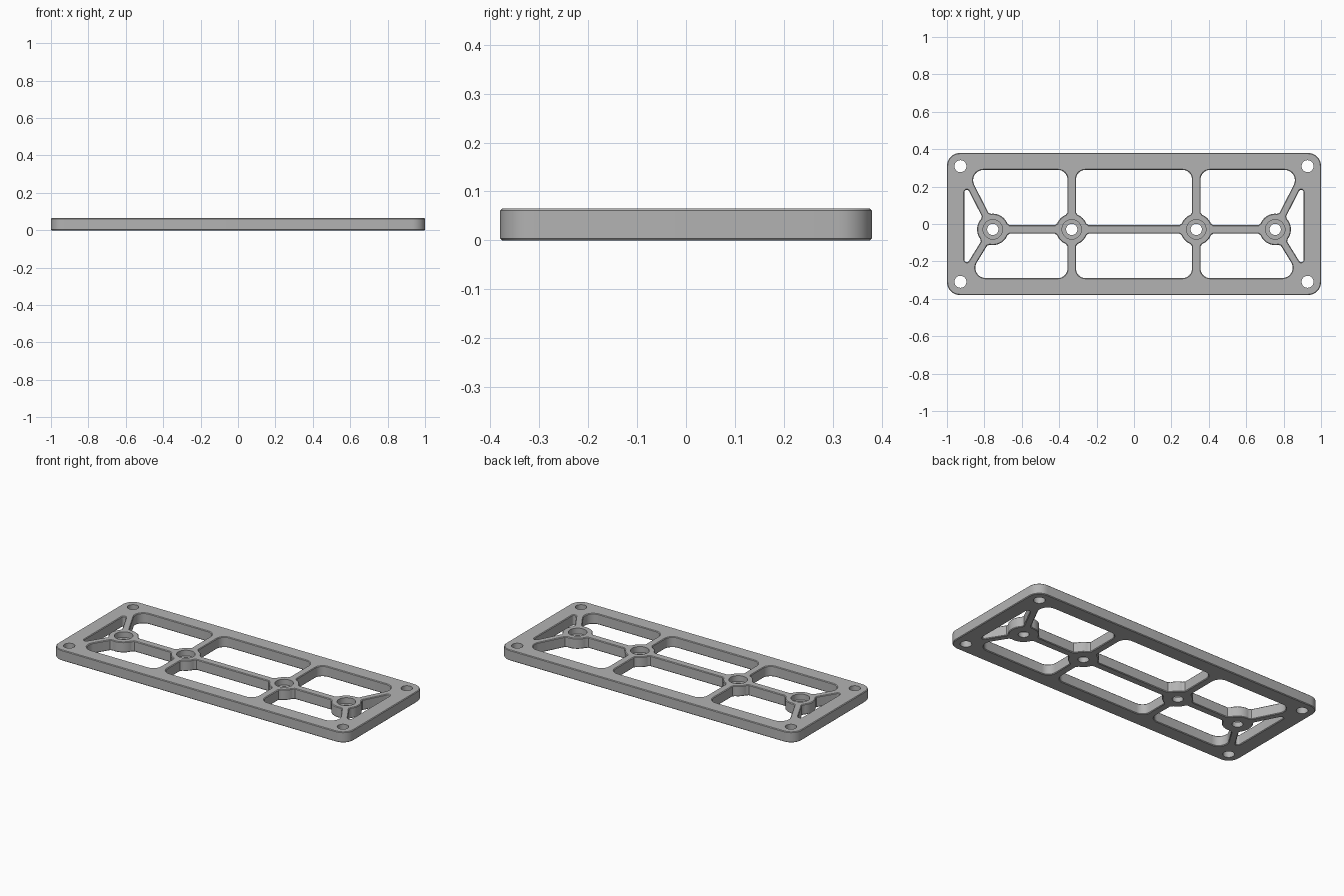
import bpy, bmesh
from math import sin, cos, asin, atan2, pi, radians, tan
from mathutils import Vector

cube = bpy.data.objects.get("Cube")
if cube:
    bpy.data.objects.remove(cube, do_unlink=True)

HEIGHT, CHAMFER = 0.065, 0.004
HALF_X, HALF_Y = 1.0, 0.38
RAIL_Y = 0.289            # inner edge of the long rails
SLOT_X = 0.907            # inner edge of the end rails
BOSS_R, BOSS_Y = 0.084, -0.029
INNER_X, OUTER_X = 0.333, 0.755
BOLT_X, BOLT_Y = 0.928, 0.309
RIB, BRACE = 0.023, 0.02  # half widths


def polar(c, r, a):
    return Vector((c[0] + r * cos(a), c[1] + r * sin(a)))


def circle(c, r, n=40):
    return [polar(c, r, 2 * pi * i / n) for i in range(n)]


def boss_arc(c, start, end, h0, h1):
    """Boss edge between two ribs at the given angles, easing into each rib."""
    s = 1 if end > start else -1
    ease, run = radians(7), BOSS_R + 0.008
    a, b = start + s * (asin(h0 / BOSS_R) + ease), end - s * (asin(h1 / BOSS_R) + ease)
    pts = [polar(c, run, start + s * asin(h0 / run))]
    pts += [polar(c, BOSS_R, a + (b - a) * i / 14) for i in range(15)]
    pts.append(polar(c, run, end - s * asin(h1 / run)))
    return [(p, 0) for p in pts]


def rounded(corners, n=8):
    """Outline with a fillet at every corner that has a radius."""
    out = []
    for i, (p, r) in enumerate(corners):
        p = Vector(p)
        if not r:
            out.append(p)
            continue
        u = (Vector(corners[i - 1][0]) - p).normalized()
        v = (Vector(corners[(i + 1) % len(corners)][0]) - p).normalized()
        half = u.angle(v) / 2
        c = p + (u + v).normalized() * (r / sin(half))
        t0, t1 = p + u * (r / tan(half)) - c, p + v * (r / tan(half)) - c
        a0 = atan2(t0.y, t0.x)
        turn = (atan2(t1.y, t1.x) - a0 + pi) % (2 * pi) - pi
        out += [polar(c, r, a0 + turn * k / n) for k in range(n + 1)]
    return out


def mirrored(pts):
    return [Vector((-p.x, p.y)) for p in pts]


def brace_edge(s, side):
    """Point and direction of one edge of a diagonal brace."""
    c = Vector((OUTER_X, BOSS_Y))
    d = (Vector((BOLT_X, s * BOLT_Y)) - c).normalized()
    return c + Vector((-d.y, d.x)) * side * BRACE, d


def offset(pts, amount):
    """Move an outline sideways, outwards when the amount is positive."""
    out = []
    for i, p in enumerate(pts):
        u = (p - pts[i - 1]).normalized()
        v = (pts[(i + 1) % len(pts)] - p).normalized()
        n0, n1 = Vector((u.y, -u.x)), Vector((v.y, -v.x))
        out.append(p + (n0 + n1) * (amount / (1 + n0.dot(n1))))
    return out


# Window outlines between rails, ribs and bosses
windows = []
inner, outer = (INNER_X, BOSS_Y), (OUTER_X, BOSS_Y)
for s in (1, -1):
    up = s * pi / 2
    mid = boss_arc((-INNER_X, BOSS_Y), up, 0, RIB, RIB)
    mid += boss_arc(inner, s * pi, up, RIB, RIB)
    mid += [((x, s * RAIL_Y), 0.05) for x in (INNER_X - RIB, RIB - INNER_X)]
    windows.append(rounded(mid))

    p, d = brace_edge(s, s)
    corner = p + d * ((s * RAIL_Y - p.y) / d.y)
    end = boss_arc(inner, up, 0, RIB, RIB)
    end += boss_arc(outer, s * pi, atan2(d.y, d.x), RIB, BRACE)
    end += [(corner, 0.055), ((INNER_X + RIB, s * RAIL_Y), 0.05)]
    windows += [rounded(end), mirrored(rounded(end))]

# Narrow end slots between the two braces and the end rail
tips, angles = [], []
for s in (1, -1):
    p, d = brace_edge(s, -s)
    tips.append((p + d * ((SLOT_X - p.x) / d.x), 0.013))
    angles.append(atan2(d.y, d.x))
slot = rounded(boss_arc(outer, angles[0], angles[1], BRACE, BRACE) + tips[::-1])
windows += [slot, mirrored(slot)]

# Wall profiles as (offset into the material, height)
edge = [(CHAMFER, 0), (0, CHAMFER), (0, HEIGHT - CHAMFER), (CHAMFER, HEIGHT)]
straight = [(0, 0), (0, HEIGHT)]
counterbore = [(0, 0), (0, 0.03), (0.022, 0.03), (0.022, HEIGHT)]

rim = rounded([((x * HALF_X, y * HALF_Y), 0.07)
               for x, y in ((-1, -1), (1, -1), (1, 1), (-1, 1))])
walls = [(rim, [(-o, z) for o, z in edge])]
walls += [(w, edge) for w in windows]
walls += [(circle((sx * BOLT_X, sy * BOLT_Y), 0.032), straight)
          for sx in (1, -1) for sy in (1, -1)]
walls += [(circle((sx * x, BOSS_Y), 0.03), counterbore)
          for sx in (1, -1) for x in (INNER_X, OUTER_X)]

# Sweep every wall, then fill the bottom and top faces between them
bm = bmesh.new()
caps = {0: [], HEIGHT: []}
for pts, profile in walls:
    area = sum(pts[i - 1].cross(pts[i]) for i in range(len(pts)))
    if area < 0:
        pts = pts[::-1]
    n = len(pts)
    rings = [[bm.verts.new((q.x, q.y, z)) for q in offset(pts, o)] for o, z in profile]
    for a, b in zip(rings, rings[1:]):
        for i in range(n):
            bm.faces.new((a[i - 1], a[i], b[i], b[i - 1]))
    for ring, key in ((rings[0], 0), (rings[-1], HEIGHT)):
        caps[key] += [bm.edges.get((ring[i - 1], ring[i])) for i in range(n)]
for edges in caps.values():
    bmesh.ops.triangle_fill(bm, use_beauty=True, edges=edges, normal=(0, 0, 1))
bmesh.ops.recalc_face_normals(bm, faces=bm.faces[:])

mesh = bpy.data.meshes.new("mounting_plate")
bm.to_mesh(mesh)
bm.free()
plate = bpy.data.objects.new("mounting_plate", mesh)
bpy.context.collection.objects.link(plate)

# Plain grey finish
grey = bpy.data.materials.new("light_grey")
grey.use_nodes = True
colour = (0.45, 0.45, 0.45, 1)
grey.diffuse_color = colour
grey.node_tree.nodes["Principled BSDF"].inputs["Base Color"].default_value = colour
mesh.materials.append(grey)

bpy.ops.object.select_all(action='DESELECT')
plate.select_set(True)
bpy.context.view_layer.objects.active = plate
bpy.ops.object.shade_smooth_by_angle(angle=radians(30))
